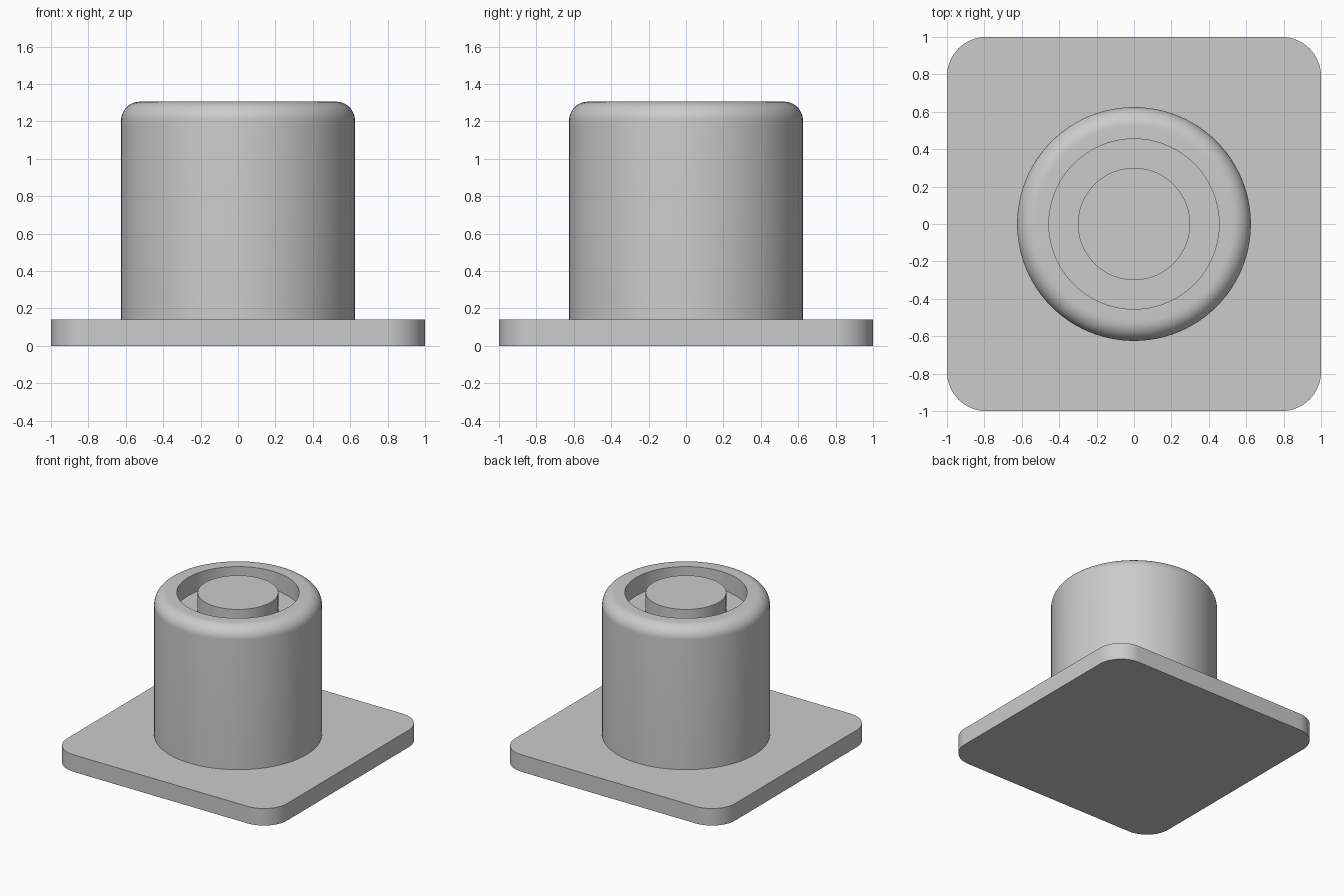
import bpy
import bmesh
from math import sin, cos, pi, radians

cube = bpy.data.objects.get("Cube")
if cube:
    bpy.data.objects.remove(cube, do_unlink=True)

PLATE_TOP, TOP = 0.14, 1.305
BODY_R, BORE_R, PIN_R = 0.625, 0.455, 0.30
FILLET, GROOVE_DEPTH, CORNER_R = 0.10, 0.15, 0.21
SEGMENTS = 96

grey = bpy.data.materials.new("plain grey")
grey.use_nodes = True
grey.diffuse_color = (0.6, 0.6, 0.6, 1)
grey.node_tree.nodes["Principled BSDF"].inputs["Base Color"].default_value = (0.6, 0.6, 0.6, 1)


def finish(name, bm):
    """Turn a bmesh into a smooth-shaded object with sharp edges kept."""
    bmesh.ops.recalc_face_normals(bm, faces=bm.faces)
    mesh = bpy.data.meshes.new(name)
    bm.to_mesh(mesh)
    bm.free()
    mesh.materials.append(grey)
    obj = bpy.data.objects.new(name, mesh)
    bpy.context.collection.objects.link(obj)
    bpy.ops.object.select_all(action='DESELECT')
    obj.select_set(True)
    bpy.context.view_layer.objects.active = obj
    bpy.ops.object.shade_smooth_by_angle(angle=radians(30))
    return obj


def lathe(name, profile):
    """Revolve a radius/height profile around z."""
    bm = bmesh.new()
    rings = [[bm.verts.new((r * cos(2 * pi * i / SEGMENTS), r * sin(2 * pi * i / SEGMENTS), z))
              for i in range(SEGMENTS)] for r, z in profile]
    for low, high in zip(rings, rings[1:]):
        for i in range(SEGMENTS):
            j = (i + 1) % SEGMENTS
            bm.faces.new((low[i], low[j], high[j], high[i]))
    bm.faces.new(rings[0])
    bm.faces.new(rings[-1])
    return finish(name, bm)


# Square base plate with rounded corners
bm = bmesh.new()
outline = []
steps = 16
for quarter, (sx, sy) in enumerate([(1, 1), (-1, 1), (-1, -1), (1, -1)]):
    for k in range(steps + 1):
        a = (quarter + k / steps) * pi / 2
        outline.append(bm.verts.new((sx * (1 - CORNER_R) + CORNER_R * cos(a),
                                     sy * (1 - CORNER_R) + CORNER_R * sin(a), 0)))
bottom = bm.faces.new(outline)
extruded = bmesh.ops.extrude_face_region(bm, geom=[bottom], use_keep_orig=True)
top_verts = [v for v in extruded["geom"] if isinstance(v, bmesh.types.BMVert)]
bmesh.ops.translate(bm, verts=top_verts, vec=(0, 0, PLATE_TOP))
finish("base_plate", bm)

# Round body with a filleted rim and a shallow bore
floor_z = TOP - GROOVE_DEPTH
fillet = [(BODY_R - FILLET + FILLET * cos(a), TOP - FILLET + FILLET * sin(a))
          for a in (k * pi / 24 for k in range(13))]
lathe("round_body", [(BODY_R, PLATE_TOP / 2)] + fillet + [(BORE_R, TOP), (BORE_R, floor_z)])

# Centre pin standing on the bore floor, flush with the rim
lathe("centre_pin", [(PIN_R, floor_z - 0.02), (PIN_R, TOP)])
